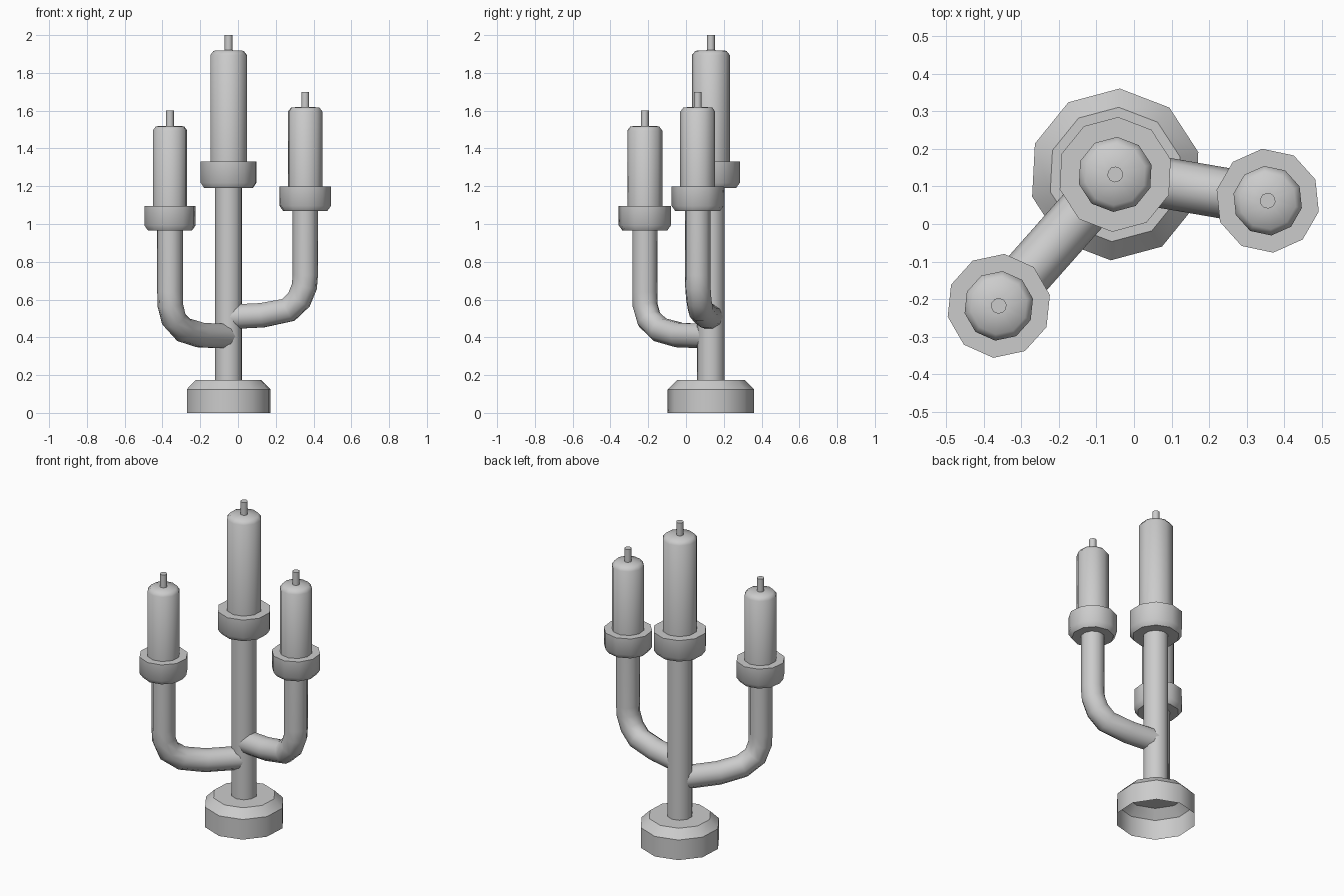
import bpy
from math import cos, sin, radians, pi

if "Cube" in bpy.data.objects:
    bpy.data.objects.remove(bpy.data.objects["Cube"])

SIDES = 10


def finish(ob, angle):
    bpy.ops.object.select_all(action='DESELECT')
    ob.select_set(True)
    bpy.context.view_layer.objects.active = ob
    bpy.ops.object.shade_smooth_by_angle(angle=radians(angle))


def lathe(name, x, y, profile, turn=0, sides=SIDES, cap_bottom=True, cap_top=True, angle=40):
    """Stack rings of (radius, z) into a turned part."""
    verts = [(x + r * cos(radians(turn) + 2 * pi * i / sides),
              y + r * sin(radians(turn) + 2 * pi * i / sides), z)
             for r, z in profile for i in range(sides)]
    faces = []
    for k in range(len(profile) - 1):
        a, b = k * sides, (k + 1) * sides
        for i in range(sides):
            j = (i + 1) % sides
            faces.append((a + i, a + j, b + j, b + i))
    if cap_bottom:
        faces.append(tuple(reversed(range(sides))))
    if cap_top:
        faces.append(tuple(range(len(verts) - sides, len(verts))))
    mesh = bpy.data.meshes.new(name)
    mesh.from_pydata(verts, [], faces)
    ob = bpy.data.objects.new(name, mesh)
    bpy.context.collection.objects.link(ob)
    finish(ob, angle)
    return ob


def tube(name, points, radius):
    curve = bpy.data.curves.new(name, 'CURVE')
    curve.dimensions = '3D'
    curve.bevel_depth = radius
    curve.bevel_resolution = 3
    spline = curve.splines.new('POLY')
    spline.points.add(len(points) - 1)
    for p, co in zip(spline.points, points):
        p.co = (*co, 1)
    ob = bpy.data.objects.new(name, curve)
    bpy.context.collection.objects.link(ob)
    bpy.ops.object.select_all(action='DESELECT')
    ob.select_set(True)
    bpy.context.view_layer.objects.active = ob
    bpy.ops.object.convert(target='MESH')
    finish(bpy.context.object, 50)


def holder(side, x, y, cup_z, cup_h, cup_r, candle_r, candle_top, turn):
    """Cup, candle and wick."""
    rim = cup_z + cup_h
    lathe(side + "_cup", x, y, [(cup_r - 0.02, cup_z), (cup_r, cup_z + 0.028), (cup_r, rim)], turn)
    lathe(side + "_candle", x, y,
          [(candle_r, rim), (candle_r, candle_top - 0.025),
           (candle_r * 0.82, candle_top - 0.003), (0.02, candle_top)],
          turn, cap_bottom=False, cap_top=False, angle=60)
    lathe(side + "_wick", x, y, [(0.021, candle_top - 0.01), (0.021, candle_top + 0.08)], turn)


CX, CY = -0.05, 0.132

# Hollow base, open underneath
lathe("base", CX, CY, [(0.229, 0), (0.229, 0.125), (0.179, 0.175)], 15, cap_bottom=False)

# Central stem and its candle
lathe("stem", CX, CY, [(0.073, 0.175), (0.073, 1.2)], 15, cap_bottom=False, cap_top=False)
holder("middle", CX, CY, 1.19, 0.14, 0.153, 0.1, 1.92, 15)

# Side arms: (name, x, y, cup z, candle top, turn, path as (fraction outward, z))
arms = [
    ("left", -0.36, -0.218, 0.965, 1.52, 12,
     [(0, 0.405), (0.48, 0.412), (0.77, 0.44), (0.935, 0.495), (0.995, 0.57), (1, 0.64)]),
    ("right", 0.356, 0.062, 1.068, 1.62, 24,
     [(0, 0.508), (0.44, 0.517), (0.78, 0.545), (0.92, 0.6), (0.99, 0.67), (1, 0.73)]),
]
for side, x, y, cup_z, top, turn, path in arms:
    pts = [(CX + (x - CX) * t, CY + (y - CY) * t, z) for t, z in path]
    tube(side + "_arm", pts + [(x, y, cup_z + 0.01)], 0.068)
    holder(side, x, y, cup_z, 0.13, 0.139, 0.093, top, turn)
